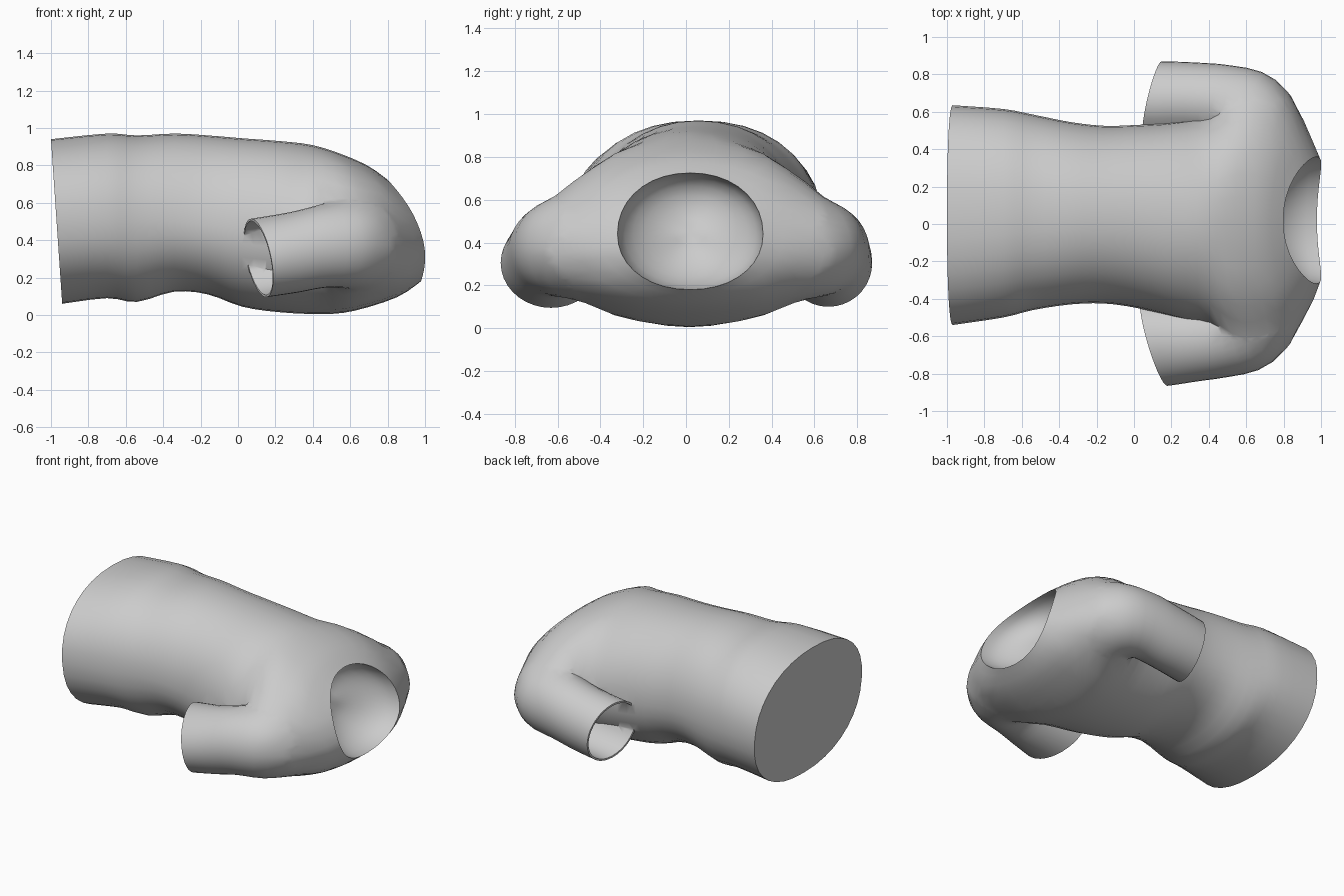
import bpy, bmesh, math
from mathutils import Vector

cube = bpy.data.objects.get("Cube")
if cube:
    bpy.data.objects.remove(cube, do_unlink=True)

fabric = bpy.data.materials.new("light_grey_fabric")
fabric.use_nodes = True
fabric.diffuse_color = (0.6, 0.6, 0.6, 1)
fabric.node_tree.nodes["Principled BSDF"].inputs["Base Color"].default_value = (0.6, 0.6, 0.6, 1)
SIDES = 36


def smooth_rows(rows, steps):
    """Catmull-Rom interpolation between rows of numbers."""
    out = []
    for i in range(len(rows) - 1):
        a, b = rows[max(i - 1, 0)], rows[i]
        c, d = rows[i + 1], rows[min(i + 2, len(rows) - 1)]
        for k in range(steps):
            t = k / steps
            out.append([0.5 * (2 * q + (r - p) * t + (2 * p - 5 * q + 4 * r - s) * t * t
                               + (3 * q - p - 3 * r + s) * t ** 3)
                        for p, q, r, s in zip(a, b, c, d)])
    return out + [rows[-1]]


def loft(name, rings):
    """Closed solid through rings, each end filled by a fan."""
    bm = bmesh.new()
    loops = [[bm.verts.new(p) for p in ring] for ring in rings]
    for a, b in zip(loops, loops[1:]):
        for i in range(SIDES):
            j = (i + 1) % SIDES
            bm.faces.new((a[i], a[j], b[j], b[i]))
    for loop in (loops[0], loops[-1]):
        hub = bm.verts.new(sum((v.co for v in loop), Vector()) / SIDES)
        for i in range(SIDES):
            bm.faces.new((loop[i], loop[(i + 1) % SIDES], hub))
    bmesh.ops.recalc_face_normals(bm, faces=bm.faces)
    me = bpy.data.meshes.new(name)
    bm.to_mesh(me)
    bm.free()
    me.materials.append(fabric)
    ob = bpy.data.objects.new(name, me)
    bpy.context.collection.objects.link(ob)
    return ob


def spow(v, e):
    return math.copysign(abs(v) ** e, v)


# Torso sections: x, lean, bulge, y min, y max, z bottom, z middle, z top, squareness
TORSO = [
    (-0.97, 0.03, 0, -0.54, 0.635, 0.06, 0.50, 0.94, 0.90),
    (-0.70, 0, 0, -0.50, 0.615, 0.09, 0.50, 0.97, 0.90),
    (-0.54, 0, 0, -0.46, 0.585, 0.07, 0.50, 0.96, 0.92),
    (-0.34, 0, 0, -0.43, 0.545, 0.125, 0.50, 0.97, 0.94),
    (-0.16, 0, 0, -0.425, 0.525, 0.11, 0.48, 0.96, 0.95),
    (0.02, 0, 0, -0.45, 0.53, 0.045, 0.46, 0.945, 0.95),
    (0.22, 0, 0, -0.50, 0.545, 0.015, 0.44, 0.93, 0.96),
    (0.42, 0.03, 0, -0.56, 0.59, 0.005, 0.40, 0.91, 1.0),
    (0.62, 0.04, 0.04, -0.72, 0.75, 0.022, 0.37, 0.865, 1.0),
    (0.85, 0.08, 0.08, -0.62, 0.67, 0.095, 0.39, 0.80, 1.0),
    (0.978, 0.09, 0.09, -0.32, 0.36, 0.18, 0.44, 0.725, 0.95),
]


def torso_ring(row):
    x, lean, bulge, y0, y1, zb, zm, zt, e = row
    pts = []
    for i in range(SIDES):
        t = math.tau * i / SIDES
        c, s = spow(math.cos(t), e), spow(math.sin(t), e)
        z = zm + s * (zt - zm if s > 0 else zm - zb)
        pts.append(Vector((x - lean * s - bulge * s * s, (y0 + y1) / 2 + c * (y1 - y0) / 2, z)))
    return pts


def bowl_rings(rim, depth, count):
    """Rounded hollow sinking inward from a rim."""
    mid = sum(rim, Vector()) / SIDES
    rings = []
    for k in range(1, count):
        a = math.pi / 2 * k / count
        sink = Vector((depth * math.sin(a), 0, 0))
        rings.append([mid + (p - mid) * math.cos(a) - sink for p in rim])
    return rings


# Sleeve sections: x, y, z, outward angle, width, height, lean
LEFT_SLEEVE = [
    (0.10, 0.665, 0.305, 77, 0.21, 0.205, 0.03),
    (0.30, 0.665, 0.335, 84, 0.20, 0.21, 0.02),
    (0.48, 0.645, 0.37, 78, 0.21, 0.22, 0),
    (0.60, 0.60, 0.375, 48, 0.25, 0.235, 0),
    (0.65, 0.50, 0.375, 15, 0.235, 0.25, 0),
    (0.62, 0.39, 0.38, 0, 0.18, 0.24, 0),
]
RIGHT_SLEEVE = [
    (0.11, -0.63, 0.305, 74, 0.245, 0.21, 0.04),
    (0.30, -0.625, 0.335, 84, 0.22, 0.215, 0.02),
    (0.46, -0.605, 0.37, 78, 0.22, 0.225, 0),
    (0.58, -0.57, 0.38, 48, 0.25, 0.24, 0),
    (0.64, -0.48, 0.38, 15, 0.235, 0.25, 0),
    (0.61, -0.37, 0.38, 0, 0.18, 0.24, 0),
]
CLOTH = 0.012


def sleeve_ring(row, side, inset=0):
    x, y, z, ang, w, h, lean = row
    ux, uy = math.cos(math.radians(ang)), side * math.sin(math.radians(ang))
    pts = []
    for i in range(SIDES):
        t = math.tau * i / SIDES
        c, s = (w - inset) * math.cos(t), math.sin(t)
        pts.append((x + ux * c - lean * s, y + uy * c, z + (h - inset) * s))
    return pts


# Torso with closed waist and hollow neck
body = [torso_ring(r) for r in smooth_rows(TORSO, 3)]
shirt = loft("shirt", body + bowl_rings(body[-1], 0.25, 7))

# Sleeves, hollow from the cuff up to the armpit
for name, rows, side in (("left_sleeve", LEFT_SLEEVE, 1), ("right_sleeve", RIGHT_SLEEVE, -1)):
    path = smooth_rows(rows, 3)
    lining = [sleeve_ring(r, side, CLOTH) for r in reversed(path[:6])]
    sleeve = loft(name, lining + [sleeve_ring(r, side) for r in path])
    mod = shirt.modifiers.new("join_" + name, "BOOLEAN")
    mod.operation = "UNION"
    mod.solver = "EXACT"
    mod.object = sleeve
    bpy.context.view_layer.objects.active = shirt
    bpy.ops.object.modifier_apply(modifier=mod.name)
    bpy.data.objects.remove(sleeve, do_unlink=True)

# Soften the shoulder joins
me = shirt.data
bm = bmesh.new()
bm.from_mesh(me)
bmesh.ops.remove_doubles(bm, verts=bm.verts, dist=0.005)
bmesh.ops.triangulate(bm, faces=[f for f in bm.faces if len(f.verts) > 4])
shoulder = [v for v in bm.verts if v.co.x > 0.46 and abs(v.co.y) > 0.4]
for _ in range(4):
    bmesh.ops.smooth_vert(bm, verts=shoulder, factor=0.5,
                          use_axis_x=True, use_axis_y=True, use_axis_z=True)
bm.to_mesh(me)
bm.free()

bpy.ops.object.select_all(action="DESELECT")
shirt.select_set(True)
bpy.context.view_layer.objects.active = shirt
bpy.ops.object.shade_smooth_by_angle(angle=math.radians(50))
